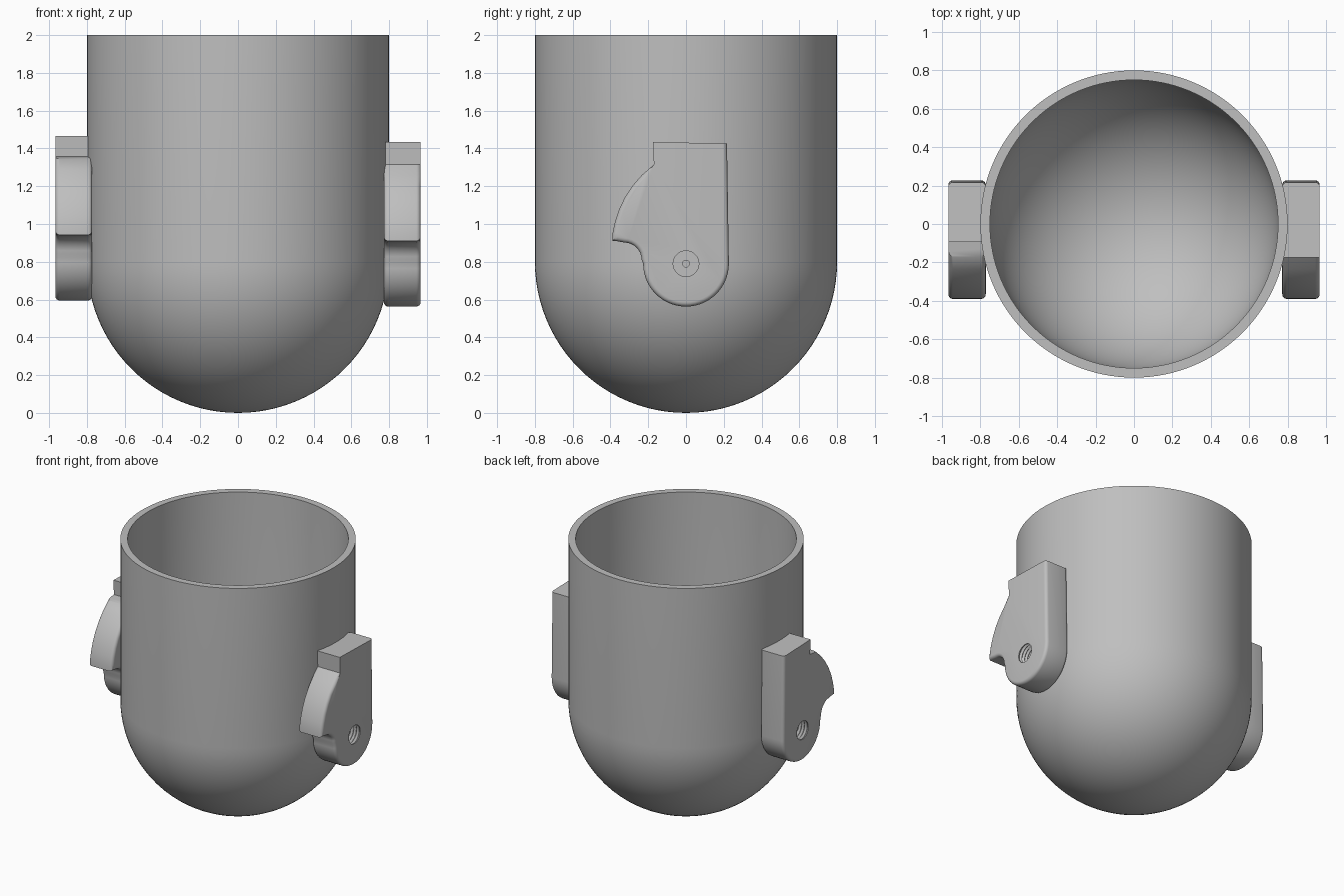
import bpy, bmesh, math
from math import sin, cos, pi
from mathutils import Matrix

if "Cube" in bpy.data.objects:
    bpy.data.objects.remove(bpy.data.objects["Cube"], do_unlink=True)

# One plain grey for the whole model
GREY = (0.52, 0.52, 0.52, 1)
grey = bpy.data.materials.new("plain grey")
grey.use_nodes = True
grey.diffuse_color = GREY
grey.node_tree.nodes["Principled BSDF"].inputs["Base Color"].default_value = GREY


def finish(bm, name):
    bmesh.ops.recalc_face_normals(bm, faces=bm.faces)
    mesh = bpy.data.meshes.new(name)
    bm.to_mesh(mesh)
    bm.free()
    mesh.materials.append(grey)
    ob = bpy.data.objects.new(name, mesh)
    bpy.context.collection.objects.link(ob)
    return ob


def activate(ob):
    bpy.ops.object.select_all(action='DESELECT')
    ob.select_set(True)
    bpy.context.view_layer.objects.active = ob


def smooth(ob):
    activate(ob)
    bpy.ops.object.shade_smooth_by_angle(angle=math.radians(35))


def lathe(name, profile, steps):
    """Revolve (radius, height) points around z."""
    bm = bmesh.new()
    vs = [bm.verts.new((r, 0, z)) for r, z in profile]
    es = [bm.edges.new(pair) for pair in zip(vs, vs[1:])]
    bmesh.ops.spin(bm, geom=vs + es, cent=(0, 0, 0), axis=(0, 0, 1),
                   angle=2 * pi, steps=steps, use_merge=True)
    bmesh.ops.remove_doubles(bm, verts=bm.verts, dist=1e-5)
    return finish(bm, name)


def arc(cy, cz, r, a0, a1, n):
    """Points on a circle, angles in degrees."""
    angles = [math.radians(a0 + (a1 - a0) * i / n) for i in range(n + 1)]
    return [(cy + r * cos(a), cz + r * sin(a)) for a in angles]


# Round-bottomed open vessel
R, WALL, N = 0.8, 0.05, 24
outer = [(R * sin(i * pi / 2 / N), R - R * cos(i * pi / 2 / N)) for i in range(N + 1)]
r = R - WALL
inner = [(r * sin(i * pi / 2 / N), R - r * cos(i * pi / 2 / N)) for i in range(N + 1)]
smooth(lathe("vessel", outer + [(R, 2), (r, 2)] + inner[::-1], 128))


def bracket(name, side, lift, neck):
    # Side profile: straight back, round foot, hooked arm, squared neck
    foot = arc(0, 0.79, 0.227, 0, -180, 28)
    notch = arc(-0.327, 0.81, 0.092, 0, 90, 8)
    arm = [(-0.365, 0.909), (-0.39, 0.91), (-0.388, 0.955), (-0.376, 1.01),
           (-0.355, 1.075), (-0.325, 1.138), (-0.285, 1.2), (-0.235, 1.258),
           (-0.17, 1.315)]
    if neck > -0.15:
        arm.append((neck, 1.325))
    profile = [(0.217, 1.425)] + foot + notch + arm + [(neck - 0.005, 1.435)]

    bm = bmesh.new()
    face = bm.faces.new([bm.verts.new((side * 0.772, y, z + lift)) for y, z in profile])
    ext = bmesh.ops.extrude_face_region(bm, geom=[face])["geom"]
    bmesh.ops.translate(bm, vec=(side * 0.195, 0, 0),
                        verts=[g for g in ext if isinstance(g, bmesh.types.BMVert)])

    # Round the long rims, leaving neck and top crisp
    def rounded(e):
        a, b = e.verts
        in_plane = abs(a.co.x - b.co.x) < 1e-4
        return in_plane and min(a.co.z, b.co.z) < 1.3 + lift
    bmesh.ops.bevel(bm, geom=[e for e in bm.edges if rounded(e)], offset=0.024,
                    segments=4, profile=0.5, affect='EDGES', clamp_overlap=True)
    ob = finish(bm, name)

    # Threaded blind hole
    turns, pitch, depth = 6, 0.024, 0.15
    cut = [(0, -depth - 0.02), (0.018, -depth - 0.02), (0.018, -depth), (0.068, -depth)]
    for i in range(turns):
        z = -depth + i * pitch
        cut += [(0.081, z + pitch * 0.5), (0.068, z + pitch)]
    cut += [(0.068, 0.05), (0, 0.05)]
    cutter = lathe(name + "_hole_cutter", cut, 40)
    cutter.hide_render = True
    cutter.data.transform(Matrix.Translation((side * 0.967, 0, 0.79 + lift))
                          @ Matrix.Rotation(side * pi / 2, 4, 'Y'))
    mod = ob.modifiers.new("hole", 'BOOLEAN')
    mod.operation, mod.solver, mod.object = 'DIFFERENCE', 'EXACT', cutter
    activate(ob)
    bpy.ops.object.modifier_apply(modifier=mod.name)
    bpy.data.objects.remove(cutter, do_unlink=True)
    smooth(ob)


# Pair of side brackets, one set slightly higher with a narrower neck
bracket("left_bracket", 1, 0.0, -0.17)
bracket("right_bracket", -1, 0.032, -0.09)
